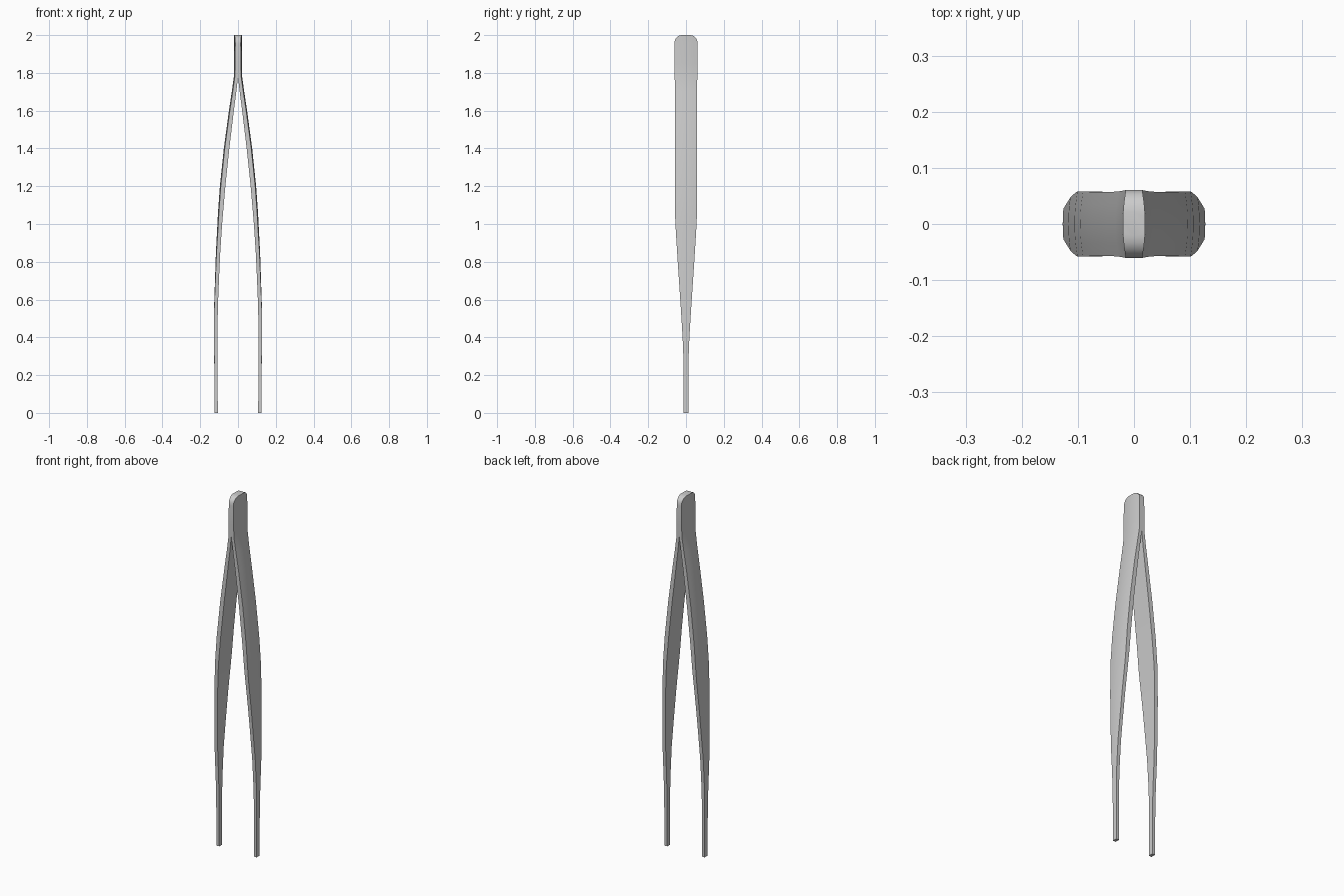
import bpy, bmesh, math

if "Cube" in bpy.data.objects:
    bpy.data.objects.remove(bpy.data.objects["Cube"])

# Stations along one arm: z, outer x, inner x, half width in y
stations = [
    (0.00, 0.124, 0.107, 0.013),
    (0.30, 0.126, 0.108, 0.014),
    (0.40, 0.127, 0.108, 0.018),
    (0.55, 0.127, 0.107, 0.027),
    (0.70, 0.122, 0.101, 0.037),
    (0.85, 0.117, 0.094, 0.047),
    (1.00, 0.109, 0.084, 0.056),
    (1.06, 0.106, 0.079, 0.058),
    (1.20, 0.096, 0.067, 0.058),
    (1.40, 0.075, 0.046, 0.057),
    (1.60, 0.048, 0.022, 0.057),
    (1.70, 0.033, 0.009, 0.058),
    (1.78, 0.022, 0.000, 0.060),
    (1.85, 0.021, 0.000, 0.061),
    (1.955, 0.020, 0.000, 0.061),
]
# Rounded head end
for i in range(1, 6):
    a = math.radians(18 * i)
    stations.append((1.96 + 0.04 * math.sin(a), 0.020, 0.0,
                     0.021 + 0.04 * math.cos(a)))

# Loft the right arm: crowned outer face, flat inner face
bm = bmesh.new()
rings = []
for z, xo, xi, w in stations:
    ring = [bm.verts.new((xo - 1.5 * (f * w) ** 2, f * w, z))
            for f in (-1, -0.6, -0.3, 0, 0.3, 0.6, 1)]
    ring += [bm.verts.new((xi, w, z)), bm.verts.new((xi, -w, z))]
    rings.append(ring)
n = len(rings[0])
for a, b in zip(rings, rings[1:]):
    for i in range(n):
        j = (i + 1) % n
        quad = (a[i], a[j], b[j], b[i])
        # Leave the head open on the mirror plane
        if any(v.co.x > 1e-5 for v in quad):
            bm.faces.new(quad)
bm.faces.new(rings[0][::-1])
bm.faces.new(rings[-1])
bmesh.ops.recalc_face_normals(bm, faces=bm.faces)
mesh = bpy.data.meshes.new("tweezers")
bm.to_mesh(mesh)
bm.free()

# Mirror into the second arm, joined at the head
tweezers = bpy.data.objects.new("tweezers", mesh)
bpy.context.collection.objects.link(tweezers)
mirror = tweezers.modifiers.new("second_arm", 'MIRROR')
mirror.merge_threshold = 0.0002
bpy.context.view_layer.objects.active = tweezers
tweezers.select_set(True)
bpy.ops.object.modifier_apply(modifier=mirror.name)
bpy.ops.object.shade_smooth_by_angle(angle=math.radians(30))
